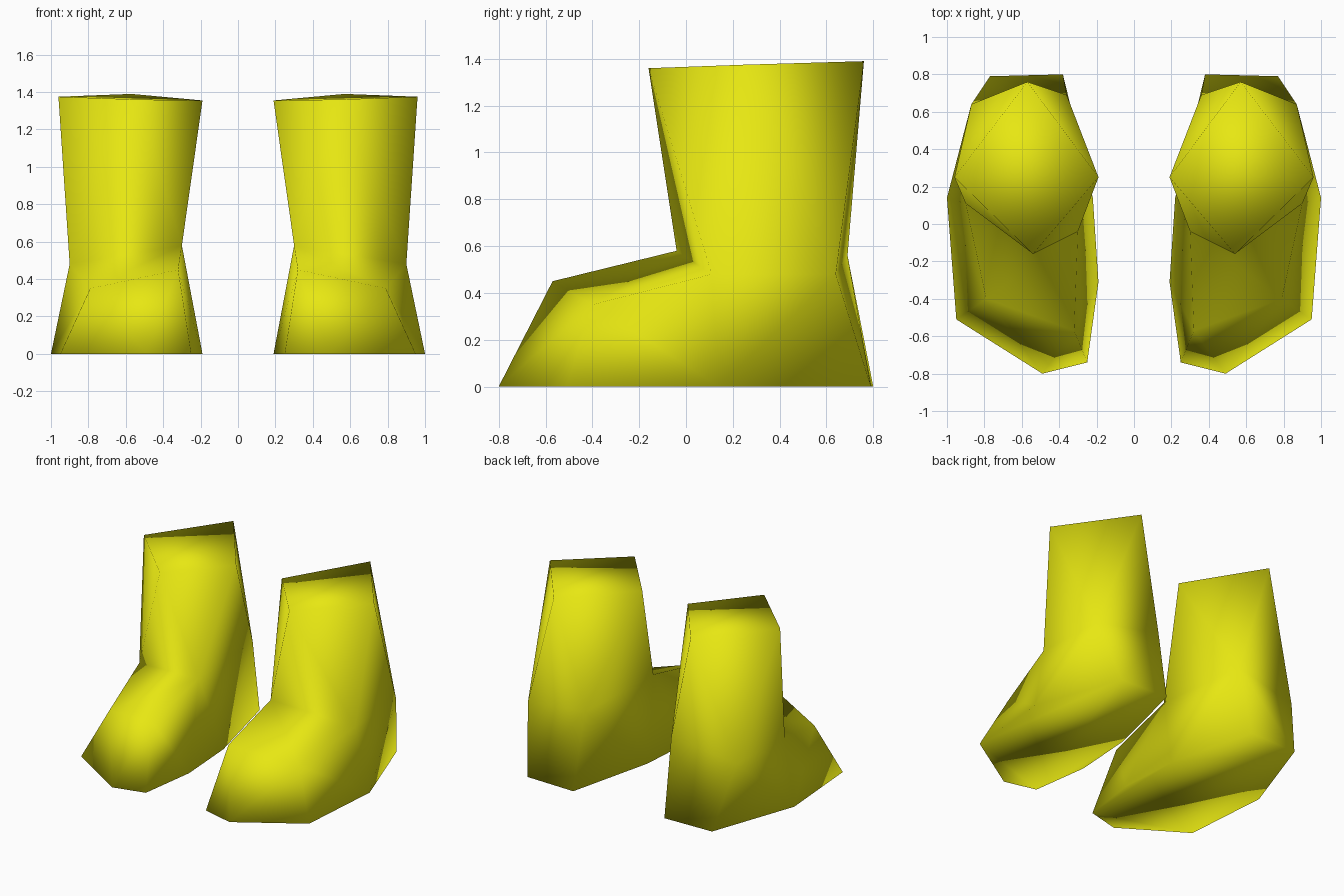
import bpy
import bmesh

if "Cube" in bpy.data.objects:
    bpy.data.objects.remove(bpy.data.objects["Cube"])

yellow = bpy.data.materials.new("yellow")
yellow.diffuse_color = (0.8, 0.8, 0.006, 1)
yellow.use_nodes = True
yellow.node_tree.nodes["Principled BSDF"].inputs["Base Color"].default_value = yellow.diffuse_color

bm = bmesh.new()


def ring(points):
    return [bm.verts.new(p) for p in points]


def zip_rings(a, b):
    """Join two closed rings with triangles, always taking the shorter diagonal."""
    i = j = 0
    while i < len(a) or j < len(b):
        va, vb = a[i % len(a)], b[j % len(b)]
        na, nb = a[(i + 1) % len(a)], b[(j + 1) % len(b)]
        step_a = j == len(b) or (
            i < len(a) and (na.co - vb.co).length <= (nb.co - va.co).length)
        if step_a:
            bm.faces.new((va, na, vb))
            i += 1
        else:
            bm.faces.new((va, nb, vb))
            j += 1


# Sole outline, counterclockwise from the outer toe corner
sole = ring([(-0.95, -0.51, 0), (-0.49, -0.80, 0), (-0.25, -0.74, 0), (-0.19, -0.31, 0),
             (-0.22, 0.14, 0), (-0.38, 0.80, 0), (-0.77, 0.79, 0), (-1.00, 0.14, 0)])
# Top corners of the toe box: outer, inner
toe = ring([(-0.79, -0.40, 0.35), (-0.32, -0.57, 0.45)])
# Ankle: inner front, inner back, outer back, outer front
ankle = ring([(-0.30, -0.04, 0.58), (-0.36, 0.69, 0.56),
              (-0.87, 0.64, 0.48), (-0.90, 0.11, 0.48)])
# Top of the shaft: inner, back, outer, front
rim = ring([(-0.19, 0.25, 1.355), (-0.57, 0.76, 1.39),
            (-0.96, 0.25, 1.375), (-0.54, -0.16, 1.36)])

zip_rings(sole, toe + ankle)                              # foot sides
zip_rings(ankle, rim)                                     # shaft
bm.faces.new((toe[0], toe[1], ankle[0], ankle[3]))        # instep
bm.faces.new(rim)                                         # top cap
bm.faces.new(sole[::-1])                                  # sole

bmesh.ops.recalc_face_normals(bm, faces=bm.faces[:])
for f in bm.faces:
    f.smooth = True

mesh = bpy.data.meshes.new("boots")
bm.to_mesh(mesh)
bm.free()
mesh.materials.append(yellow)
boots = bpy.data.objects.new("boots", mesh)
bpy.context.collection.objects.link(boots)

# Second boot
mirror = boots.modifiers.new("pair", 'MIRROR')
mirror.use_mirror_merge = False
